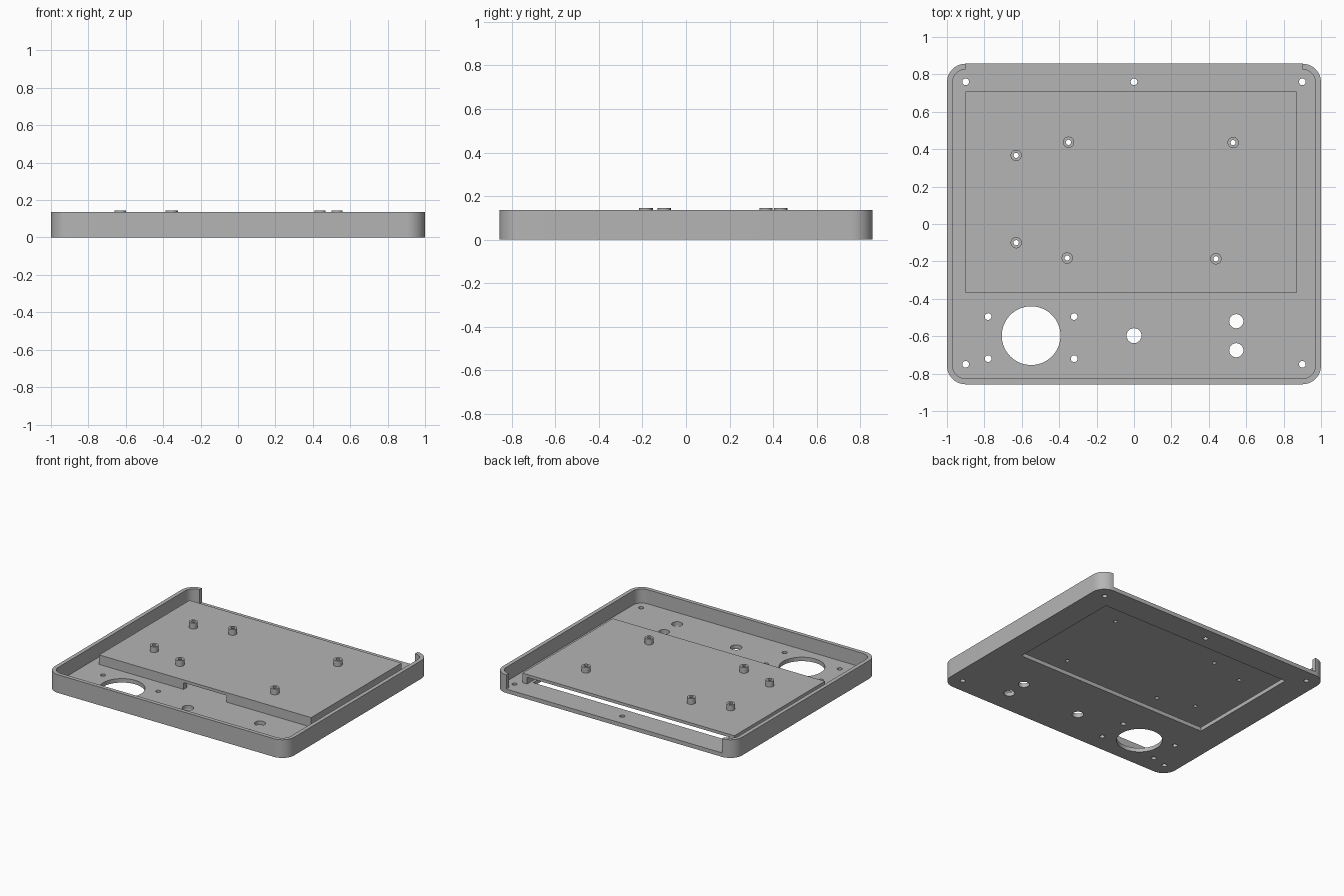
import bpy, bmesh, math

old = bpy.data.objects.get("Cube")
if old:
    bpy.data.objects.remove(old, do_unlink=True)

# One plain grey plastic
grey = bpy.data.materials.new("grey_plastic")
grey.use_nodes = True
COLOUR = (0.46, 0.46, 0.46, 1)
grey.diffuse_color = COLOUR
grey.node_tree.nodes["Principled BSDF"].inputs["Base Color"].default_value = COLOUR

FLOOR, RIM, DECK_LOW, DECK, POST_TOP = 0.03, 0.137, 0.08, 0.102, 0.145
HALF_X, HALF_Y, WALL, CORNER = 1.0, 0.857, 0.03, 0.1


def prism(name, outline, z0, z1):
    """Extrude a closed outline from z0 to z1."""
    bm = bmesh.new()
    face = bm.faces.new([bm.verts.new((x, y, z0)) for x, y in outline])
    out = bmesh.ops.extrude_face_region(bm, geom=[face])
    for v in out["geom"]:
        if isinstance(v, bmesh.types.BMVert):
            v.co.z = z1
    bmesh.ops.recalc_face_normals(bm, faces=bm.faces)
    mesh = bpy.data.meshes.new(name)
    bm.to_mesh(mesh)
    bm.free()
    obj = bpy.data.objects.new(name, mesh)
    bpy.context.collection.objects.link(obj)
    mesh.materials.append(grey)
    return obj


def rounded(hx, hy, r, steps=10):
    pts = []
    for i, (sx, sy) in enumerate([(1, 1), (-1, 1), (-1, -1), (1, -1)]):
        for k in range(steps + 1):
            a = math.pi / 2 * (i + k / steps)
            pts.append((sx * (hx - r) + r * math.cos(a), sy * (hy - r) + r * math.sin(a)))
    return pts


def rect(x0, x1, y0, y1):
    return [(x0, y0), (x1, y0), (x1, y1), (x0, y1)]


def circle(x, y, r, n=32):
    return [(x + r * math.cos(2 * math.pi * k / n), y + r * math.sin(2 * math.pi * k / n))
            for k in range(n)]


def cut(obj, outline, z0, z1):
    """Subtract a prism from obj, then discard the cutter."""
    cutter = prism("cutter", outline, z0, z1)
    cutter.hide_render = True
    mod = obj.modifiers.new("cut", "BOOLEAN")
    mod.operation, mod.solver, mod.object = "DIFFERENCE", "EXACT", cutter
    bpy.context.view_layer.objects.active = obj
    bpy.ops.object.modifier_apply(modifier=mod.name)
    bpy.data.objects.remove(cutter, do_unlink=True)


def smooth(obj):
    bpy.ops.object.select_all(action="DESELECT")
    obj.select_set(True)
    bpy.context.view_layer.objects.active = obj
    bpy.ops.object.shade_smooth_by_angle(angle=math.radians(30))


# Tray: rounded shell, open along most of the back
tray = prism("tray", rounded(HALF_X, HALF_Y, CORNER), 0, RIM)
cut(tray, rounded(HALF_X - WALL, HALF_Y - WALL, CORNER - WALL), FLOOR, 1)
cut(tray, rect(-0.9, 0.9, 0.7, 1), FLOOR, 1)
# Window in the floor under the platform
cut(tray, rect(-0.79, 0.81, -0.23, 0.667), -1, 1)

# Round floor holes: case screws, speaker with its screws, knob and buttons
holes = [(x, 0.76, 0.018) for x in (-0.9, 0, 0.9)]
holes += [(x, -0.75, 0.018) for x in (-0.9, 0.9)]
holes += [(x, y, 0.018) for x in (-0.78, -0.32) for y in (-0.72, -0.495)]
holes += [(-0.55, -0.597, 0.157), (0, -0.597, 0.04)]
holes += [(0.547, y, 0.038) for y in (-0.675, -0.52)]
for x, y, r in holes:
    cut(tray, circle(x, y, r, 64 if r > 0.1 else 24), -1, 1)
smooth(tray)

# Platform: thin deck with skirts at the front and sides, open at the back
platform = prism("platform", rect(-0.9, 0.87, -0.37, 0.708), FLOOR, DECK)
cut(platform, rect(-0.86, 0.83, -0.33, 1), -1, DECK_LOW)
# Cable notch in the front skirt
cut(platform, rect(-0.195, 0.165, -1, 0), -1, DECK_LOW)

# Hollow mounting posts, bored through the deck
posts = [(-0.63, 0.367), (-0.35, 0.437), (0.53, 0.435),
         (-0.63, -0.1), (-0.357, -0.182), (0.438, -0.186)]
for i, (x, y) in enumerate(posts):
    post = prism(f"mounting_post_{i + 1}", circle(x, y, 0.03), DECK, POST_TOP)
    for part in (platform, post):
        cut(part, circle(x, y, 0.014, 20), -1, 1)
    smooth(post)
smooth(platform)
